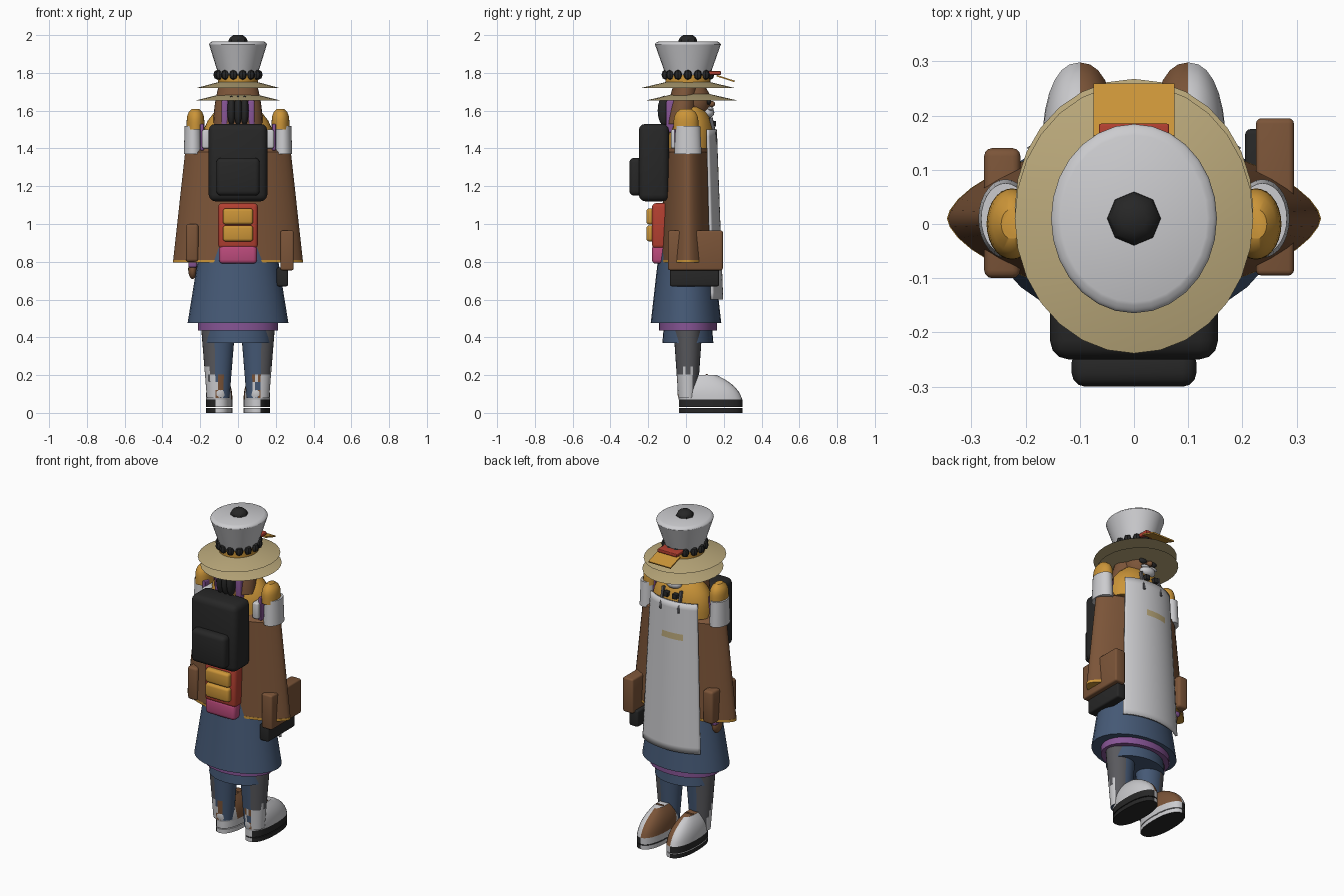
import bpy, bmesh, math, random
from math import sin, cos, pi, radians, copysign
from mathutils import Matrix, Vector

default_cube = bpy.data.objects.get("Cube")
if default_cube:
    bpy.data.objects.remove(default_cube, do_unlink=True)
random.seed(4)

COLOURS = {
    "white": (.6, .6, .62), "brown": (.2, .09, .04), "mustard": (.6, .3, .04),
    "black": (.02, .02, .02), "blue": (.06, .1, .18), "red": (.45, .05, .03),
    "pink": (.5, .07, .2), "purple": (.24, .09, .3), "straw": (.5, .4, .2),
    "grey": (.1, .1, .11),
}
MATERIALS = {}
for colour_name, rgb in COLOURS.items():
    material = bpy.data.materials.new(colour_name)
    material.use_nodes = True
    material.diffuse_color = (*rgb, 1)
    shader = material.node_tree.nodes["Principled BSDF"]
    shader.inputs["Base Color"].default_value = (*rgb, 1)
    MATERIALS[colour_name] = material


def finish(name, mesh, colour):
    """Make an object; colour is a name or a rule from face centre to name."""
    data = bpy.data.meshes.new(name)
    bmesh.ops.recalc_face_normals(mesh, faces=mesh.faces[:])
    used = []
    for face in mesh.faces:
        key = colour if isinstance(colour, str) else colour(face.calc_center_median())
        if key not in used:
            used.append(key)
            data.materials.append(MATERIALS[key])
        face.material_index = used.index(key)
    mesh.to_mesh(data)
    mesh.free()
    part = bpy.data.objects.new(name, data)
    bpy.context.collection.objects.link(part)
    bpy.ops.object.select_all(action="DESELECT")
    part.select_set(True)
    bpy.context.view_layer.objects.active = part
    bpy.ops.object.shade_smooth_by_angle(angle=radians(40))
    return part


def blend(ends, t):
    return ends[0] + (ends[-1] - ends[0]) * t


def tube(name, colour, height, radius, depth=1, ease=1, x=0, y=(.01,),
         sides=28, steps=6, power=2, arc=None):
    """Tapering superellipse column; arc (in degrees) leaves an open sheet."""
    mesh = bmesh.new()
    rings = []
    start, sweep = (radians(arc[0]), radians(arc[1] - arc[0])) if arc else (0, 2 * pi)
    for step in range(steps + 1):
        t = step / steps
        wide = blend(radius, t ** ease)
        ring = []
        for i in range(sides + 1 if arc else sides):
            c, s = cos(start + sweep * i / sides), sin(start + sweep * i / sides)
            across = copysign(abs(c) ** (2 / power), c)
            along = copysign(abs(s) ** (2 / power), s)
            ring.append(mesh.verts.new((x + wide * across, blend(y, t) + wide * depth * along,
                                        blend(height, t))))
        rings.append(ring)
    for low, high in zip(rings, rings[1:]):
        for i in range(sides):
            j = (i + 1) % len(low)
            mesh.faces.new((low[i], low[j], high[j], high[i]))
    if not arc:
        mesh.faces.new(rings[0][::-1])
        mesh.faces.new(rings[-1])
    return finish(name, mesh, colour)


def box(name, colour, centre, size, bevel=.01, tilt=0):
    mesh = bmesh.new()
    placing = Matrix.Translation(centre) @ Matrix.Rotation(radians(tilt), 4, "X")
    bmesh.ops.create_cube(mesh, size=1, matrix=placing @ Matrix.Diagonal((*size, 1)))
    if bevel:
        bmesh.ops.bevel(mesh, geom=mesh.edges[:], offset=bevel, segments=3, profile=.5,
                        affect="EDGES")
    return finish(name, mesh, colour)


def ball(name, colour, centre, size, segments=16):
    mesh = bmesh.new()
    placing = Matrix.Translation(centre) @ Matrix.Diagonal((*size, 1))
    bmesh.ops.create_uvsphere(mesh, u_segments=segments, v_segments=segments // 2, radius=1,
                              matrix=placing)
    return finish(name, mesh, colour)


# Colour rules for legs, shoes, soles and apron
def leg_colour(c):
    outward = abs(c.x)
    if outward > .12:
        return "white" if c.y < .03 and c.z < random.uniform(.15, .25) else "grey"
    if outward > .08 and c.y < 0 and c.z < .2:
        return random.choice(("brown", "white", "blue"))
    return "blue"


def shoe_colour(c):
    return "brown" if abs(c.x) < .1 and c.y > .04 else "white"


def sole_colour(c):
    outer_side = abs(c.x) > .1 and c.y > -.03
    return "black" if outer_side or c.z < .01 else "white"


def apron_colour(c):
    return "straw" if abs(c.x + .02) < .07 and abs(c.z - 1.3) < .02 else "white"


# Parts that come in mirrored pairs
for side, label in ((-1, "right"), (1, "left")):
    def pair(part):
        return label + "_" + part

    foot = dict(x=side * .1, depth=2.4, power=2.3)
    tube(pair("leg"), leg_colour, height=(.08, .45), radius=(.06, .09), depth=.85,
         x=side * .105, steps=9)
    tube(pair("shoe"), shoe_colour, height=(.07, .2), radius=(.07, .03), ease=2.5,
         y=(.13, .09), **foot)
    tube(pair("welt"), sole_colour, height=(.03, .07), radius=(.07,), y=(.13,), steps=1, **foot)
    tube(pair("sole"), sole_colour, height=(0, .025), radius=(.07,), y=(.13,), steps=1, **foot)
    for row in range(3):
        drop = row * Vector((0, .035, -.012))
        box(pair("shoe_lace"), "brown", Vector((side * .1, .11, .195)) + drop,
            size=(.05, .012, .02), bevel=.004)

    tube(pair("sleeve"), "white", height=(1.37, 1.52), radius=(.05, .045), depth=1.45,
         x=side * .237, steps=2)
    tube(pair("shoulder"), "mustard", height=(1.5, 1.61), radius=(.047, .02), depth=1.4,
         ease=5, x=side * .225, y=(0,))
    box(pair("coat_lining"), "white", (side * .17, -.03, 1.45), size=(.04, .1, .1))
    box(pair("lining_trim"), "purple", (side * .19, -.01, 1.46), size=(.02, .1, .14), bevel=.004)
    box(pair("scarf_end"), "purple", (side * .07, -.08, 1.57), size=(.035, .05, .17))
    box(pair("apron_strap"), "grey", (side * .06, .145, 1.5), size=(.015, .02, .13),
        bevel=.004, tilt=12)
    box(pair("chest_buckle"), "black", (side * .03, .145, 1.53), size=(.03, .03, .03), bevel=.004)
    ball(pair("moustache"), "white", (side * .025, .13, 1.61), size=(.03, .016, .011))
    ball(pair("eyeglass"), "black", (side * .035, .12, 1.65), size=(.026, .014, .018))

# Skirt layers
tube("shorts", "blue", height=(.37, .46), radius=(.18, .17), depth=.75)
tube("petticoat_hem", "purple", height=(.435, .48), radius=(.213,), depth=.72)
tube("skirt", "blue", height=(.475, .95), radius=(.267, .19), depth=.7, y=(0,))

# Coat with the sleeves hanging at its sides
cloak = dict(depth=.43, power=1.65, sides=40)
tube("coat", "brown", height=(.81, 1.38), radius=(.343, .28), **cloak)
tube("coat_hem", "mustard", height=(.795, .81), radius=(.345,), steps=1, **cloak)
tube("coat_yoke", "brown", height=(1.38, 1.52), radius=(.28, .17), ease=.4, **cloak)

# Apron sheet over the coat and skirt
apron = tube("apron", apron_colour, height=(.6, 1.5), radius=(.27, .22), depth=.67,
             sides=24, steps=24, arc=(44, 136))
thickness = apron.modifiers.new("Thickness", "SOLIDIFY")
thickness.thickness = .012
thickness.offset = 0

# Collar, head, hair and face
tube("collar", "mustard", height=(1.4, 1.62), radius=(.19, .09), depth=.65, ease=3, y=(.03,))
ball("head", "brown", (0, .035, 1.65), size=(.09, .095, .11))
ball("nose", "brown", (0, .135, 1.635), size=(.016, .02, .016))
ball("beard", "white", (0, .115, 1.59), size=(.05, .035, .03))
tube("hair", "brown", height=(1.53, 1.74), radius=(.13, .1), depth=.65, ease=2, y=(-.03, 0))
for lock in (-1, 0, 1):
    ball("hair_lock", "black", (lock * .035, -.115, 1.6), size=(.022, .035, .08))

# Hat: two straw brims, band, flared crown, knob, beads and visor
tube("lower_brim", "straw", height=(1.655, 1.69), radius=(.22, .08), depth=1.08, y=(.03,), steps=1)
tube("upper_brim", "straw", height=(1.72, 1.755), radius=(.22, .09), depth=1.13, steps=1)
tube("hat_band", "mustard", height=(1.735, 1.79), radius=(.107,), depth=1.12)
tube("hat_crown", "white", height=(1.78, 1.95), radius=(.1, .153), depth=1.14)
tube("hat_top", "white", height=(1.95, 1.967), radius=(.153, .135), depth=1.14, ease=2)
tube("hat_knob", "black", height=(1.96, 2), radius=(.05, .025), ease=3, sides=8, steps=3)
BEADS = 14
for bead in range(BEADS):
    turn = 2 * pi * bead / BEADS
    ball("hat_bead", "black", (.108 * cos(turn), .01 + .12 * sin(turn), 1.79),
         size=(.023, .023, .027), segments=8)
box("hat_visor", "mustard", (0, .21, 1.77), size=(.15, .1, .008), bevel=0, tilt=-18)
box("hat_ribbon", "red", (0, .14, 1.8), size=(.13, .09, .02), bevel=.004)

# Backpack and the pouches below it
box("backpack", "black", (0, -.17, 1.325), size=(.31, .16, .41), bevel=.035)
box("backpack_pocket", "black", (0, -.265, 1.25), size=(.23, .07, .2), bevel=.025)
box("red_pouch", "red", (0, -.13, .99), size=(.21, .1, .24), bevel=.02)
for level in (.95, 1.04):
    box("pouch_pocket", "mustard", (0, -.185, level), size=(.16, .05, .085), bevel=.015)
box("pink_pouch", "pink", (0, -.13, .84), size=(.2, .1, .1), bevel=.02)

# Side bags and the visible hand
box("left_bag", "brown", (.26, .05, .86), size=(.07, .29, .21))
box("left_case", "black", (.235, .045, .72), size=(.06, .26, .1))
box("right_bag", "brown", (-.243, .02, .9), size=(.067, .24, .2), bevel=.015)
box("right_cuff", "purple", (-.24, .035, .8), size=(.045, .11, .06))
ball("right_hand", "brown", (-.24, .04, .76), size=(.024, .042, .052))
